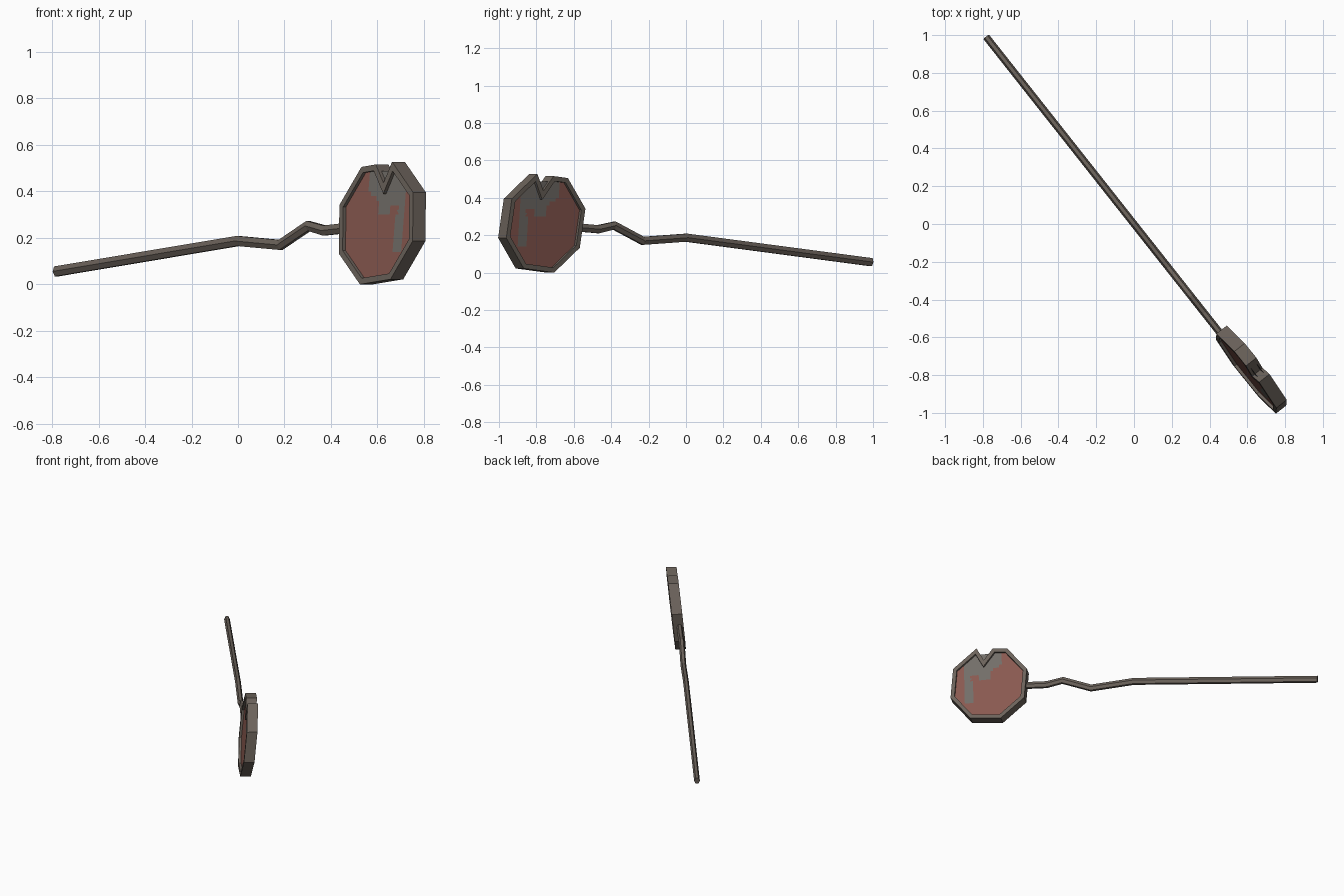
import bpy, bmesh, math
from mathutils import Vector

if "Cube" in bpy.data.objects:
    bpy.data.objects.remove(bpy.data.objects["Cube"])

# local frame: s runs along the pole, d is the sign's facing direction
U = Vector((0.62, -0.785, 0)).normalized()
N = Vector((-U.y, U.x, 0)) * -1
CENTRE = (0.99, 0.264)


def material(name, rgb):
    m = bpy.data.materials.new(name)
    m.diffuse_color = (*rgb, 1)
    m.use_nodes = True
    m.node_tree.nodes["Principled BSDF"].inputs["Base Color"].default_value = m.diffuse_color
    return m


METAL = material("weathered metal", (0.15, 0.125, 0.105))
RED = material("faded red paint", (0.25, 0.10, 0.08))
BARE = material("bare grey patch", (0.17, 0.155, 0.14))


def place(s, z, d):
    return U * s + N * (d - 0.008 - 0.1 * (z - 0.25)) + Vector((0, 0, z))


def finish(name, bm, mats):
    bmesh.ops.recalc_face_normals(bm, faces=bm.faces)
    me = bpy.data.meshes.new(name)
    bm.to_mesh(me)
    bm.free()
    for m in mats:
        me.materials.append(m)
    ob = bpy.data.objects.new(name, me)
    bpy.context.collection.objects.link(ob)
    return ob


def inset(poly, w):
    """Mitred inward offset of a counter-clockwise outline."""
    out = []
    for i, p in enumerate(poly):
        a = (p - poly[i - 1]).normalized()
        b = (poly[(i + 1) % len(poly)] - p).normalized()
        na, nb = Vector((-a.y, a.x)), Vector((-b.y, b.x))
        out.append(p + (na + nb) * (w / (1 + na.dot(nb))))
    return out


# tilted octagon outline with a torn notch in its top edge
outline = [Vector((CENTRE[0] + 0.275 * math.cos(math.radians(28.5 + 45 * k)),
                   CENTRE[1] + 0.275 * math.sin(math.radians(28.5 + 45 * k))))
           for k in range(8)]
outline[2:2] = [Vector((1.02, 0.437)), Vector((0.957, 0.516))]
inner = inset(outline, 0.026)

# rim: closed band swept round the outline
HALF, RECESS = 0.035, 0.016
bm = bmesh.new()
loops = [[bm.verts.new(place(p.x, p.y, d)) for p in poly]
         for poly, d in ((outline, -HALF), (outline, HALF), (inner, HALF), (inner, -HALF))]
for a, b in zip(loops, loops[1:] + loops[:1]):
    for i in range(len(a)):
        j = (i + 1) % len(a)
        bm.faces.new((a[i], a[j], b[j], b[i]))
finish("sign_rim", bm, [METAL])


def is_bare(s, z):
    """Worn area under the notch, with runs of different lengths."""
    if 0.90 < s < 1.16:
        low = 0.34 + 0.6 * abs(s - 1.0) * (s < 1.0)
        if 0.98 < s < 1.05:
            low = 0.30
        if s > 1.11:
            low = 0.15
        return z > low
    return False


# recessed panels, front and back
for name, d in (("sign_front_panel", HALF - RECESS), ("sign_back_panel", RECESS - HALF)):
    bm = bmesh.new()
    f = bm.faces.new([bm.verts.new((p.x, p.y, 0)) for p in inner])
    bmesh.ops.triangulate(bm, faces=[f])
    for axis, start, count in ((0, 0.74, 26), (1, 0.02, 26)):
        n = Vector((0, 0, 0))
        n[axis] = 1
        for i in range(count):
            bmesh.ops.bisect_plane(bm, geom=bm.verts[:] + bm.edges[:] + bm.faces[:],
                                   plane_co=n * (start + 0.02 * i), plane_no=n)
    for f in bm.faces:
        c = f.calc_center_median()
        f.material_index = int(is_bare(c.x, c.y))
    for v in bm.verts:
        v.co = place(v.co.x, v.co.y, d)
    ob = finish(name, bm, [RED, BARE])
    # face outwards
    if ob.data.polygons[0].normal.dot(N) * d < 0:
        ob.data.flip_normals()

# bent pole: hexagonal section swept along the crumpled path
path = [(-1.262, 0.056), (0.0, 0.187), (0.295, 0.17), (0.49, 0.252), (0.60, 0.232), (0.745, 0.242)]
bm = bmesh.new()
rings = []
for i, (s, z) in enumerate(path):
    p0, p1 = path[max(i - 1, 0)], path[min(i + 1, len(path) - 1)]
    t = math.atan2(p1[1] - p0[1], p1[0] - p0[0])
    up = Vector((0, 0, math.cos(t))) - U * math.sin(t)
    c = U * s + Vector((0, 0, z))
    rings.append([bm.verts.new(c + N * (0.019 * math.sin(k * math.pi / 3 + math.pi / 6))
                               + up * (0.025 * math.cos(k * math.pi / 3 + math.pi / 6)))
                  for k in range(6)])
for a, b in zip(rings, rings[1:]):
    for i in range(6):
        bm.faces.new((a[i], a[(i + 1) % 6], b[(i + 1) % 6], b[i]))
bm.faces.new(rings[0])
bm.faces.new(rings[-1])
finish("bent_pole", bm, [METAL])
